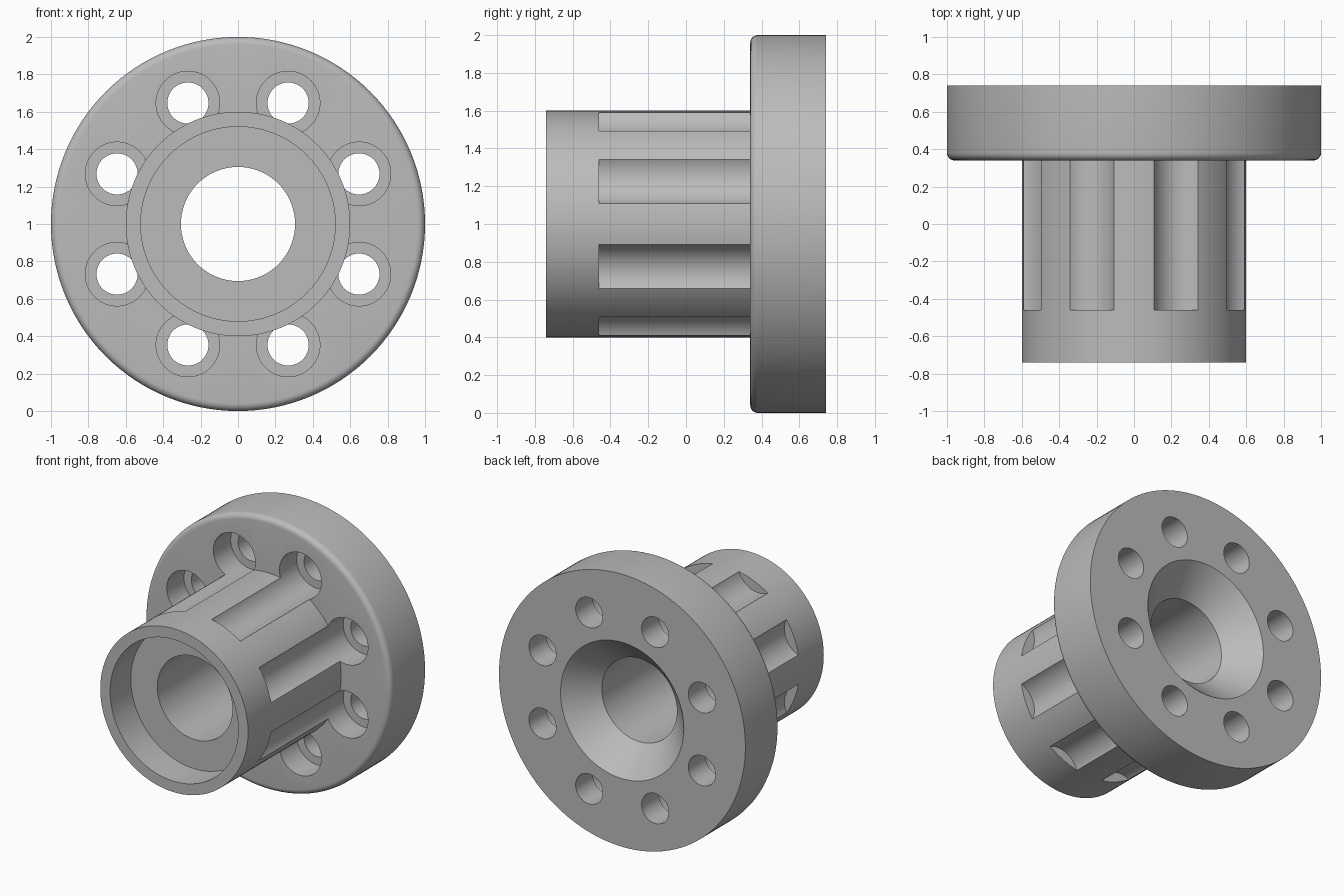
import bpy
import bmesh
from math import cos, sin, pi, radians
from mathutils import Matrix, Vector

default = bpy.data.objects.get("Cube")
if default:
    bpy.data.objects.remove(default, do_unlink=True)

AXIS_Z = 1.0                     # height of the turning axis
FRONT, BACK = -0.74, 0.74        # ends of the part along y
SHOULDER = 0.34                  # front face of the flange
FILLET = 0.04

steel = bpy.data.materials.new("grey_steel")
steel.use_nodes = True
grey = (0.5, 0.5, 0.5, 1)
steel.diffuse_color = grey
steel.node_tree.nodes["Principled BSDF"].inputs["Base Color"].default_value = grey


def new_object(name, bm):
    bmesh.ops.recalc_face_normals(bm, faces=bm.faces)
    mesh = bpy.data.meshes.new(name)
    bm.to_mesh(mesh)
    bm.free()
    mesh.materials.append(steel)
    obj = bpy.data.objects.new(name, mesh)
    bpy.context.collection.objects.link(obj)
    return obj


def lathe(name, profile, steps):
    """Turn a closed (radius, y) profile around the y axis."""
    bm = bmesh.new()
    verts = [bm.verts.new((r, y, AXIS_Z)) for r, y in profile]
    edges = [bm.edges.new((v, verts[i - 1])) for i, v in enumerate(verts)]
    bmesh.ops.spin(bm, geom=verts + edges, cent=(0, 0, AXIS_Z), axis=(0, 1, 0),
                   angle=2 * pi, steps=steps, use_merge=True)
    bmesh.ops.remove_doubles(bm, verts=bm.verts, dist=1e-5)
    return new_object(name, bm)


def add_rod(bm, x, z, radius, y0, y1):
    """Cylinder along y, used for drilling."""
    place = Matrix.Translation(Vector((x, (y0 + y1) / 2, z))) @ Matrix.Rotation(pi / 2, 4, "X")
    bmesh.ops.create_cone(bm, cap_ends=True, segments=64, radius1=radius,
                          radius2=radius, depth=y1 - y0, matrix=place)


# Barrel and flange as one turned body, with front recess, bore and rear cone
fillet = [(1 - FILLET + FILLET * sin(a), SHOULDER + FILLET - FILLET * cos(a))
          for a in (radians(15 * i) for i in range(7))]
profile = [(0.52, FRONT), (0.6, FRONT), (0.6, SHOULDER), *fillet, (1, BACK),
           (0.5, BACK), (0.305, BACK - 0.2), (0.305, FRONT + 0.24), (0.52, FRONT + 0.24)]
body = lathe("flanged_bushing", profile, 128)

# Screw holes, and the wider head pockets that also flute the barrel
drills, pockets = bmesh.new(), bmesh.new()
for i in range(8):
    angle = radians(22.5 + 45 * i)
    x, z = 0.7 * cos(angle), AXIS_Z + 0.7 * sin(angle)
    add_rod(drills, x, z, 0.11, 0.2, 0.9)
    add_rod(pockets, x, z, 0.17, -0.46, SHOULDER + 0.2)

bpy.context.view_layer.objects.active = body
for name, bm in (("pocket_cutter", pockets), ("drill_cutter", drills)):
    cutter = new_object(name, bm)
    cutter.hide_render = True
    cut = body.modifiers.new(name, "BOOLEAN")
    cut.operation, cut.solver, cut.object = "DIFFERENCE", "EXACT", cutter
    bpy.ops.object.modifier_apply(modifier=cut.name)
    bpy.data.objects.remove(cutter, do_unlink=True)

# Smooth curved walls, crisp machined edges
bpy.ops.object.select_all(action="DESELECT")
body.select_set(True)
bpy.ops.object.shade_smooth_by_angle(angle=radians(30))
